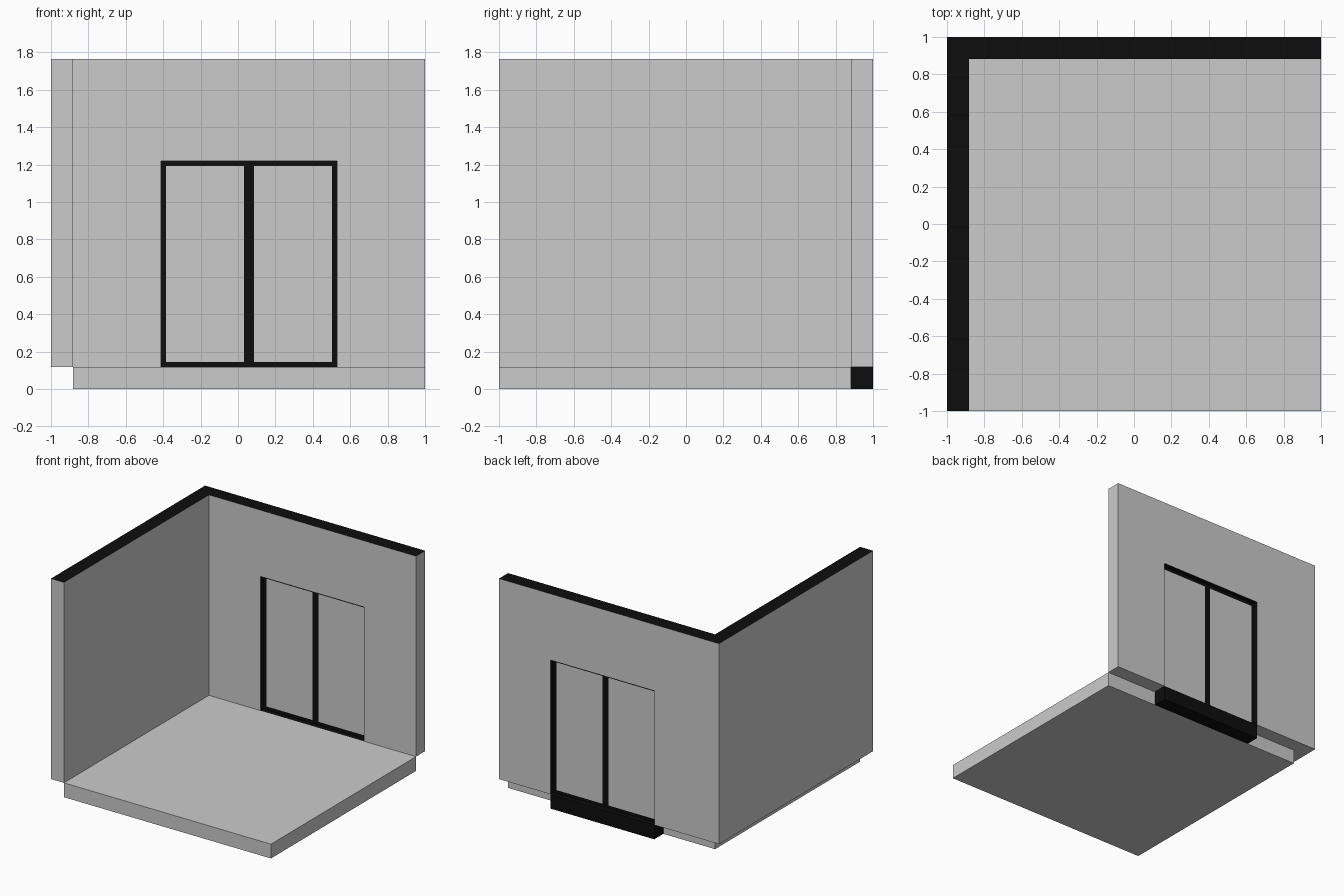
import bpy, bmesh

if "Cube" in bpy.data.objects:
    bpy.data.objects.remove(bpy.data.objects["Cube"])

T = 2 / 17                      # wall and floor thickness
H = 15 * T                      # overall height
IN = 1 - T                      # inner face of the walls
DOOR_X, DOOR_HALF, DOOR_TOP = T / 2, 4 * T, 1.22

grey = bpy.data.materials.new("plain_grey")      # default grey
black = bpy.data.materials.new("black")
black.diffuse_color = (0.004, 0.004, 0.004, 1)
black.use_nodes = True
black.node_tree.nodes["Principled BSDF"].inputs["Base Color"].default_value = black.diffuse_color


def add_object(name, bm, *mats):
    bmesh.ops.recalc_face_normals(bm, faces=bm.faces)
    me = bpy.data.meshes.new(name)
    bm.to_mesh(me)
    bm.free()
    for m in mats:
        me.materials.append(m)
    ob = bpy.data.objects.new(name, me)
    bpy.context.collection.objects.link(ob)
    return ob


def prism(outline, z0, z1):
    """Extrude an xy outline from z0 to z1."""
    bm = bmesh.new()
    face = bm.faces.new([bm.verts.new((x, y, z0)) for x, y in outline])
    new = bmesh.ops.extrude_face_region(bm, geom=[face])["geom"]
    verts = [g for g in new if isinstance(g, bmesh.types.BMVert)]
    bmesh.ops.translate(bm, verts=verts, vec=(0, 0, z1 - z0))
    bmesh.ops.recalc_face_normals(bm, faces=bm.faces)
    return bm


def box(x0, x1, y0, y1, z0, z1):
    return prism([(x0, y0), (x1, y0), (x1, y1), (x0, y1)], z0, z1)


left, right = DOOR_X - DOOR_HALF, DOOR_X + DOOR_HALF

# Floor slab
add_object("floor", box(-IN, 1, -1, IN, 0, T), grey)

# L-shaped walls with a doorway cut through the back
corner = [(-1, -1), (-IN, -1), (-IN, IN), (1, IN), (1, 1), (-1, 1)]
walls = add_object("walls", prism(corner, T, H), grey, black)
cutter = add_object("doorway_cutter",
                    box(left, right, IN - 0.1, 1.1, 0, DOOR_TOP), grey)
cutter.hide_render = True
cut = walls.modifiers.new("doorway", "BOOLEAN")
cut.operation = "DIFFERENCE"
cut.solver = "EXACT"
cut.object = cutter
bpy.context.view_layer.objects.active = walls
bpy.ops.object.modifier_apply(modifier=cut.name)
bpy.data.objects.remove(cutter)

# Black wall tops and doorway reveals
for p in walls.data.polygons:
    c, n = p.center, p.normal
    top = n.z > 0.9
    lintel = n.z < -0.9 and c.z > 1
    jamb = abs(n.x) > 0.9 and left - 0.01 < c.x < right + 0.01 and c.y > IN
    p.material_index = 1 if top or lintel or jamb else 0

# Threshold under the doorway
add_object("threshold", box(left, right, IN, 1, 0, T), black)

# Two door leaves: black border around a flush pane
for name, x0, x1 in (("door_left", left, DOOR_X), ("door_right", DOOR_X, right)):
    bm = box(x0, x1, IN + T / 3, 1 - T / 3, T, DOOR_TOP)
    panes = [f for f in bm.faces if abs(f.normal.y) > 0.9]
    bmesh.ops.inset_individual(bm, faces=panes, thickness=0.0375)
    for f in bm.faces:
        f.material_index = 0 if f in panes else 1
    add_object(name, bm, grey, black)
